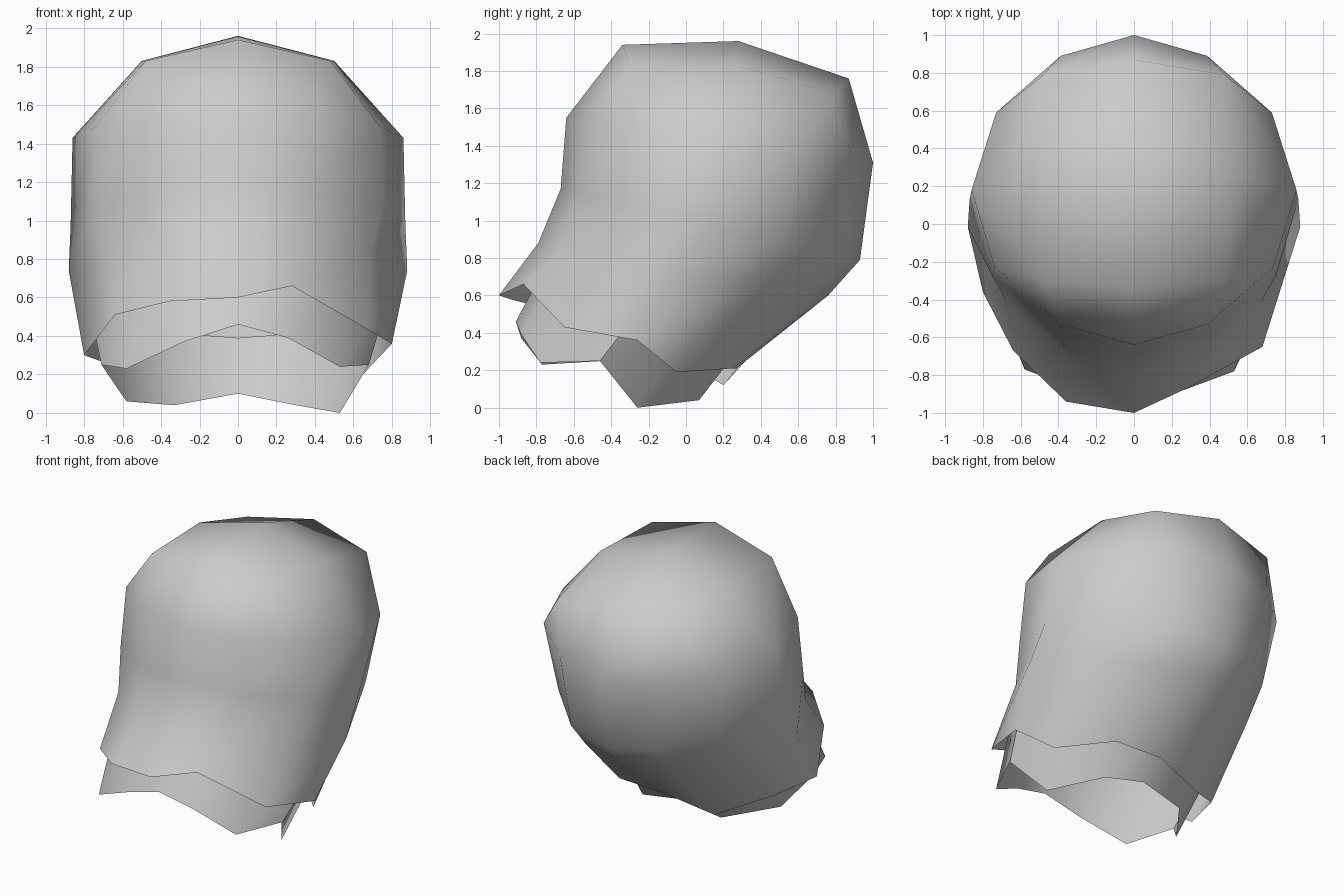
import bpy
import bmesh
import math
from mathutils import Vector

SIDES = 12

cube = bpy.data.objects.get("Cube")
if cube:
    bpy.data.objects.remove(cube, do_unlink=True)

# Single matte grey
grey = bpy.data.materials.new("light_grey")
grey.use_nodes = True
colour = (0.6, 0.6, 0.6, 1)
grey.diffuse_color = colour
grey.node_tree.nodes["Principled BSDF"].inputs["Base Color"].default_value = colour


def tilted_ring(front, back, half_width, front_squeeze, back_squeeze):
    """Oval ring between a front and a back point given as (y, z)."""
    start, end = Vector((0, *front)), Vector((0, *back))
    points = []
    for i in range(SIDES):
        angle = math.tau * i / SIDES
        point = start.lerp(end, (1 - math.cos(angle)) / 2)
        point.x = half_width * math.sin(angle)
        if i % 3:
            point.x *= front_squeeze if math.cos(angle) > 0 else back_squeeze
        if i % 6 in (1, 5):
            point.x *= 0.92
        points.append(point)
    return points


def add_wall(bm, loops):
    """Loft closed loops of points, from the hem upward; return the top loop."""
    loops = [[bm.verts.new(p) for p in loop] for loop in loops]
    for low, high in zip(loops, loops[1:]):
        for i in range(SIDES):
            j = (i + 1) % SIDES
            bm.faces.new((low[i], low[j], high[j], high[i]))
    return loops[-1]


def add_crown(bm, top, half_rim, pole):
    """Close the top loop with an eight-point rim and a centre point."""
    other_half = [(-x, y, z) for x, y, z in half_rim[-2:0:-1]]
    rim = [bm.verts.new(p) for p in half_rim + other_half]
    centre = bm.verts.new(pole)
    for q in range(4):
        a, b, c, d = [top[(3 * q + k) % SIDES] for k in range(4)]
        start, corner, end = [rim[(2 * q + k) % 8] for k in range(3)]
        bm.faces.new((a, b, corner, start))
        bm.faces.new((b, c, corner))
        bm.faces.new((c, d, end, corner))
        bm.faces.new((start, corner, end, centre))


def finish(name, bm):
    for face in bm.faces:
        face.smooth = True
    mesh = bpy.data.meshes.new(name)
    bm.to_mesh(mesh)
    bm.free()
    mesh.materials.append(grey)
    bpy.context.scene.collection.objects.link(bpy.data.objects.new(name, mesh))


# Outer shell with its torn hem, from the front round by the left side
outer_hem = [
    (0, -1, .6), (.28, -.87, .66), (.68, -.65, .43), (.8, -.26, .36),
    (.64, -.05, .19), (.36, .25, .21), (0, .27, .21), (-.37, .2, .12),
    (-.69, -.03, .26), (-.8, -.36, .3), (-.64, -.67, .51), (-.36, -.94, .58),
]
bm = bmesh.new()
top = add_wall(bm, [
    outer_hem,
    tilted_ring((-.79, .88), (.76, .6), .88, .89, .86),
    tilted_ring((-.67, 1.17), (.93, .79), .87, 1, .87),
    tilted_ring((-.64, 1.55), (1, 1.31), .86, .99, .98),
])
add_crown(
    bm, top,
    [(0, -.34, 1.94), (.48, -.3, 1.83), (.5, .27, 1.83),
     (.48, .79, 1.68), (0, .87, 1.76)],
    (0, .28, 1.96),
)
finish("outer_shell", bm)

# Short inner collar that hangs below the outer hem
collar_hem = [
    (0, -.91, .46), (.26, -.88, .39), (.53, -.78, .24), (.68, -.46, .25),
    (.53, -.26, 0), (.3, .07, .04), (0, .1, .1), (-.33, .07, .04),
    (-.58, -.26, .06), (-.71, -.44, .25), (-.58, -.77, .23), (-.28, -.88, .37),
]
bm = bmesh.new()
top = add_wall(bm, [
    collar_hem,
    tilted_ring((-.74, .78), (.34, .39), .78, .94, .94),
])
# Hard crease down each side, between the front and back halves
for i in (3, 9):
    for edge in top[i].link_edges:
        if edge.other_vert(top[i]) not in top:
            edge.smooth = False
finish("inner_collar", bm)
